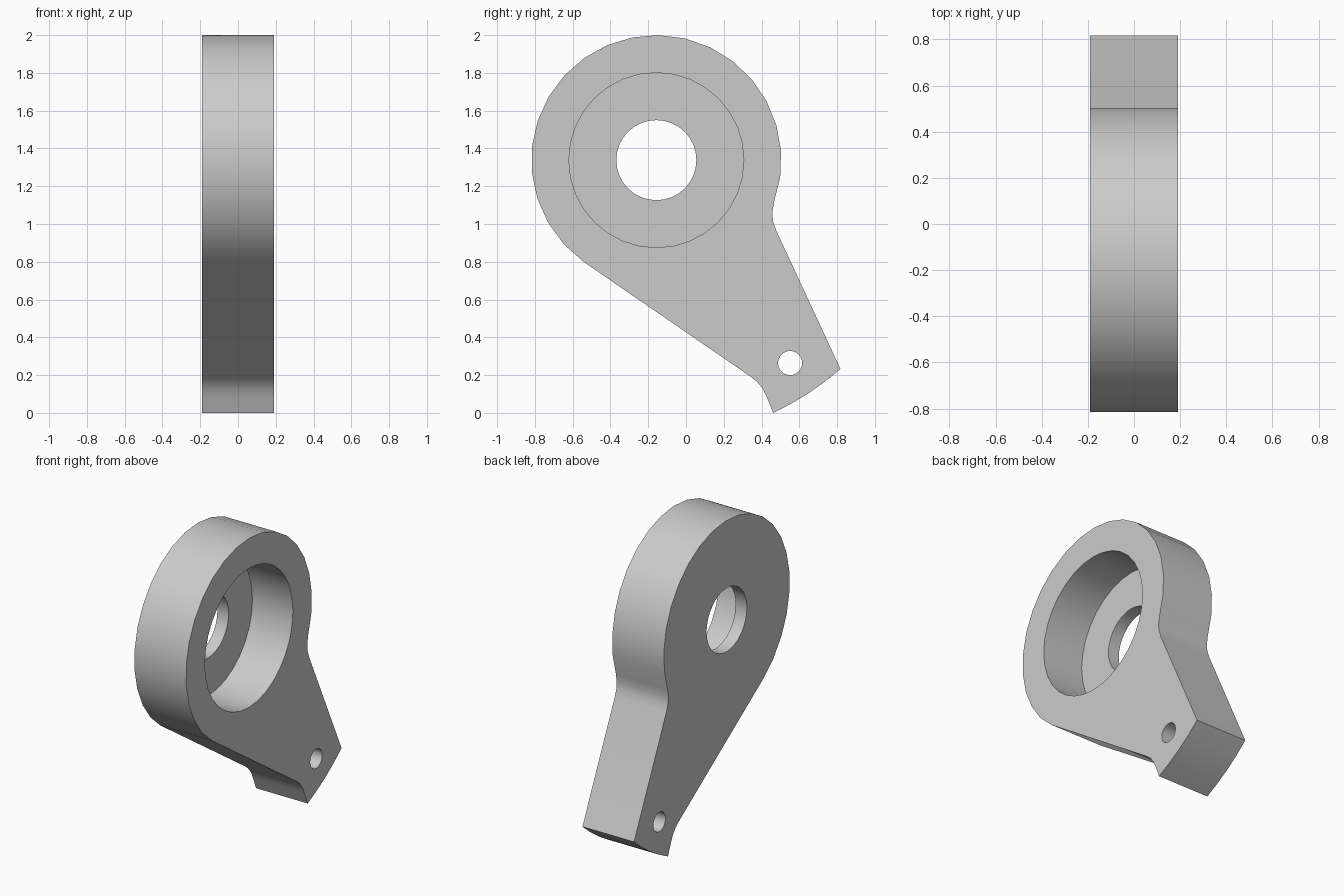
import bpy, bmesh
from math import sin, cos, radians

if "Cube" in bpy.data.objects:
    bpy.data.objects.remove(bpy.data.objects["Cube"])

T = 0.19                 # half thickness
CY, CZ = -0.157, 1.338   # centre of the round head


def arc(radius, a0, a1, n):
    """Points on an arc about the head centre, in the y-z plane."""
    return [(CY + radius * cos(radians(a0 + (a1 - a0) * i / n)),
             CZ + radius * sin(radians(a0 + (a1 - a0) * i / n)))
            for i in range(n + 1)]


def prism(name, pts, x0, x1):
    """Extrude a y-z outline from x0 to x1."""
    bm = bmesh.new()
    face = bm.faces.new([bm.verts.new((x0, y, z)) for y, z in pts])
    ext = bmesh.ops.extrude_face_region(bm, geom=[face])
    moved = [v for v in ext["geom"] if isinstance(v, bmesh.types.BMVert)]
    bmesh.ops.translate(bm, verts=moved, vec=(x1 - x0, 0, 0))
    bmesh.ops.recalc_face_normals(bm, faces=bm.faces)
    mesh = bpy.data.meshes.new(name)
    bm.to_mesh(mesh)
    bm.free()
    obj = bpy.data.objects.new(name, mesh)
    bpy.context.collection.objects.link(obj)
    return obj


def cut_circle(body, name, y, z, radius, x0, x1, n):
    """Cut a round hole running along x."""
    pts = [(y + radius * cos(radians(360 * i / n)),
            z + radius * sin(radians(360 * i / n))) for i in range(n)]
    cutter = prism(name, pts, x0, x1)
    cutter.hide_render = True
    mod = body.modifiers.new(name, 'BOOLEAN')
    mod.operation = 'DIFFERENCE'
    mod.solver = 'EXACT'
    mod.object = cutter
    bpy.context.view_layer.objects.active = body
    bpy.ops.object.modifier_apply(modifier=mod.name)
    bpy.data.objects.remove(cutter)


# Lever outline: round head, left flank and fillet, curved tip, right fillet
outline = arc(0.662, -20.1, 234.2, 21)
outline += [(0.342, 0.192), (0.378, 0.163), (0.408, 0.125), (0.428, 0.082)]
outline += arc(1.474, -65.2, -48.6, 4)
outline += [(0.478, 0.965), (0.462, 1.01), (0.457, 1.055)]
lever = prism("lever_arm", outline, -T, T)

# Counterbore open to the right, through bore, pin hole in the tip
cut_circle(lever, "counterbore", CY, CZ, 0.463, -T + 0.082, T + 0.1, 32)
cut_circle(lever, "bore", CY, CZ, 0.212, -T - 0.1, T + 0.05, 32)
cut_circle(lever, "pin_hole", 0.551, 0.264, 0.064, -T - 0.1, T + 0.1, 24)

# Smooth the curved walls, keep edges sharp
bpy.ops.object.select_all(action='DESELECT')
lever.select_set(True)
bpy.context.view_layer.objects.active = lever
bpy.ops.object.shade_smooth_by_angle(angle=radians(30))
